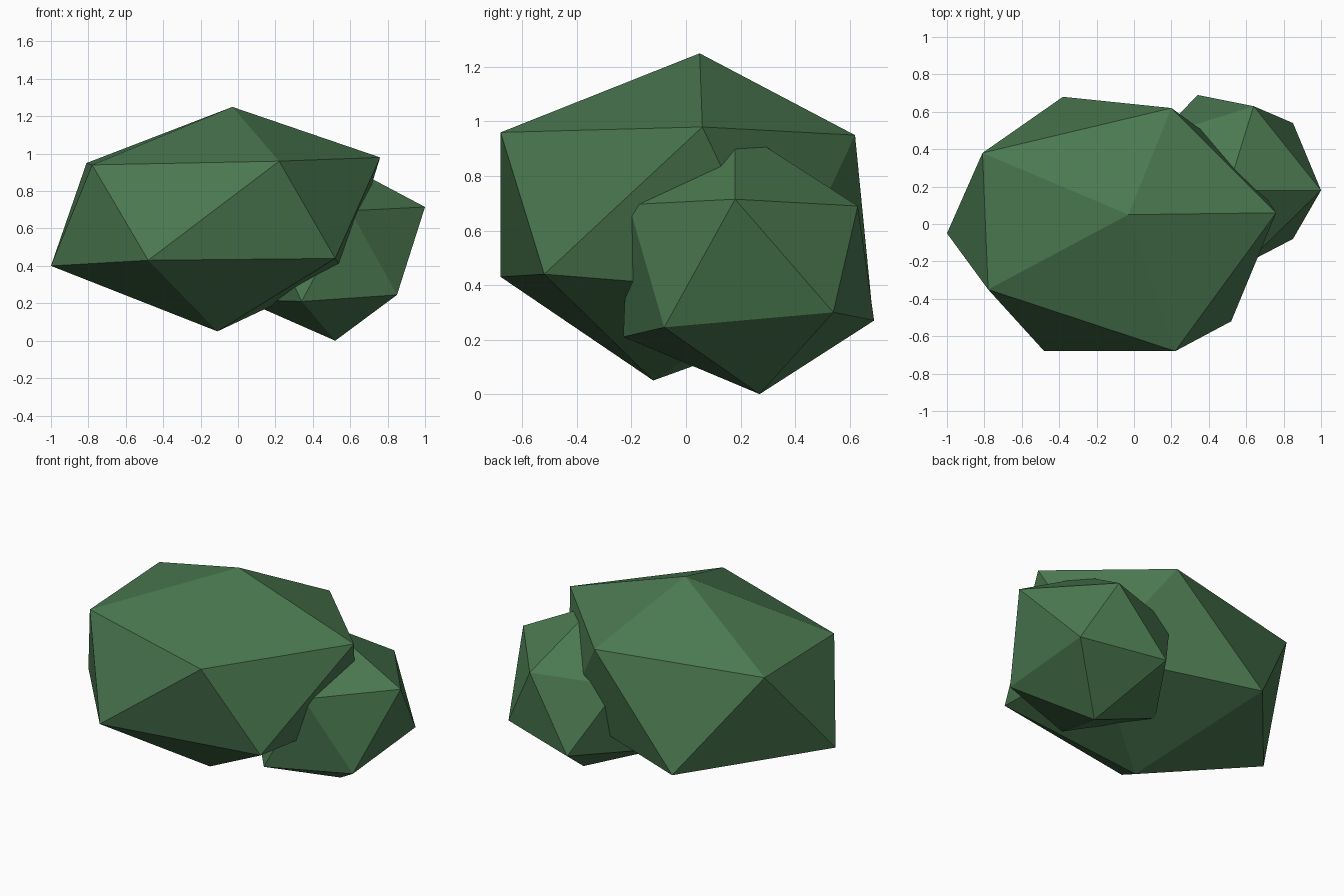
import bpy
import bmesh

default_cube = bpy.data.objects.get("Cube")
if default_cube:
    bpy.data.objects.remove(default_cube, do_unlink=True)


def make_material(name, colour):
    material = bpy.data.materials.new(name)
    material.use_nodes = True
    material.diffuse_color = colour
    shader = next(n for n in material.node_tree.nodes if n.type == "BSDF_PRINCIPLED")
    shader.inputs["Base Color"].default_value = colour
    return material


def make_clump(name, top, upper, lower, bottom, material):
    """Uneven twenty-sided lump: a cap, a staggered band and a base.
    Each lower ring point sits just after the upper one of the same index."""
    bm = bmesh.new()
    top_vert, bottom_vert = bm.verts.new(top), bm.verts.new(bottom)
    high = [bm.verts.new(point) for point in upper]
    low = [bm.verts.new(point) for point in lower]
    count = len(high)
    for i in range(count):
        j = (i + 1) % count
        bm.faces.new((top_vert, high[i], high[j]))
        bm.faces.new((high[i], low[i], high[j]))
        bm.faces.new((low[i], low[j], high[j]))
        bm.faces.new((bottom_vert, low[j], low[i]))
    bmesh.ops.recalc_face_normals(bm, faces=bm.faces[:])
    mesh = bpy.data.meshes.new(name)
    bm.to_mesh(mesh)
    bm.free()
    mesh.materials.append(material)
    clump = bpy.data.objects.new(name, mesh)
    bpy.context.collection.objects.link(clump)
    return clump


leaf_green = make_material("leaf green", (0.069, 0.188, 0.08, 1))

# Main body of the bush
make_clump(
    "large_bush_clump",
    top=(-.03, .05, 1.25),
    upper=[(.76, .06, .98), (.2, .62, .95), (-.81, .38, .95),
           (-.78, -.35, .94), (.22, -.68, .96)],
    lower=[(.57, .35, .37), (-.38, .68, .34), (-1, -.05, .4),
           (-.48, -.68, .43), (.52, -.52, .44)],
    bottom=(-.11, -.12, .05),
    material=leaf_green,
)

# Smaller clump growing out of its side
make_clump(
    "small_bush_clump",
    top=(.5, .18, .98),
    upper=[(1, .18, .715), (.64, .63, .69), (.13, .47, .68),
           (.12, -.08, .69), (.6, -.21, .695)],
    lower=[(.85, .54, .3), (.34, .69, .27), (.02, .21, .22),
           (.34, -.23, .21), (.85, -.08, .245)],
    bottom=(.52, .27, 0),
    material=leaf_green,
)
